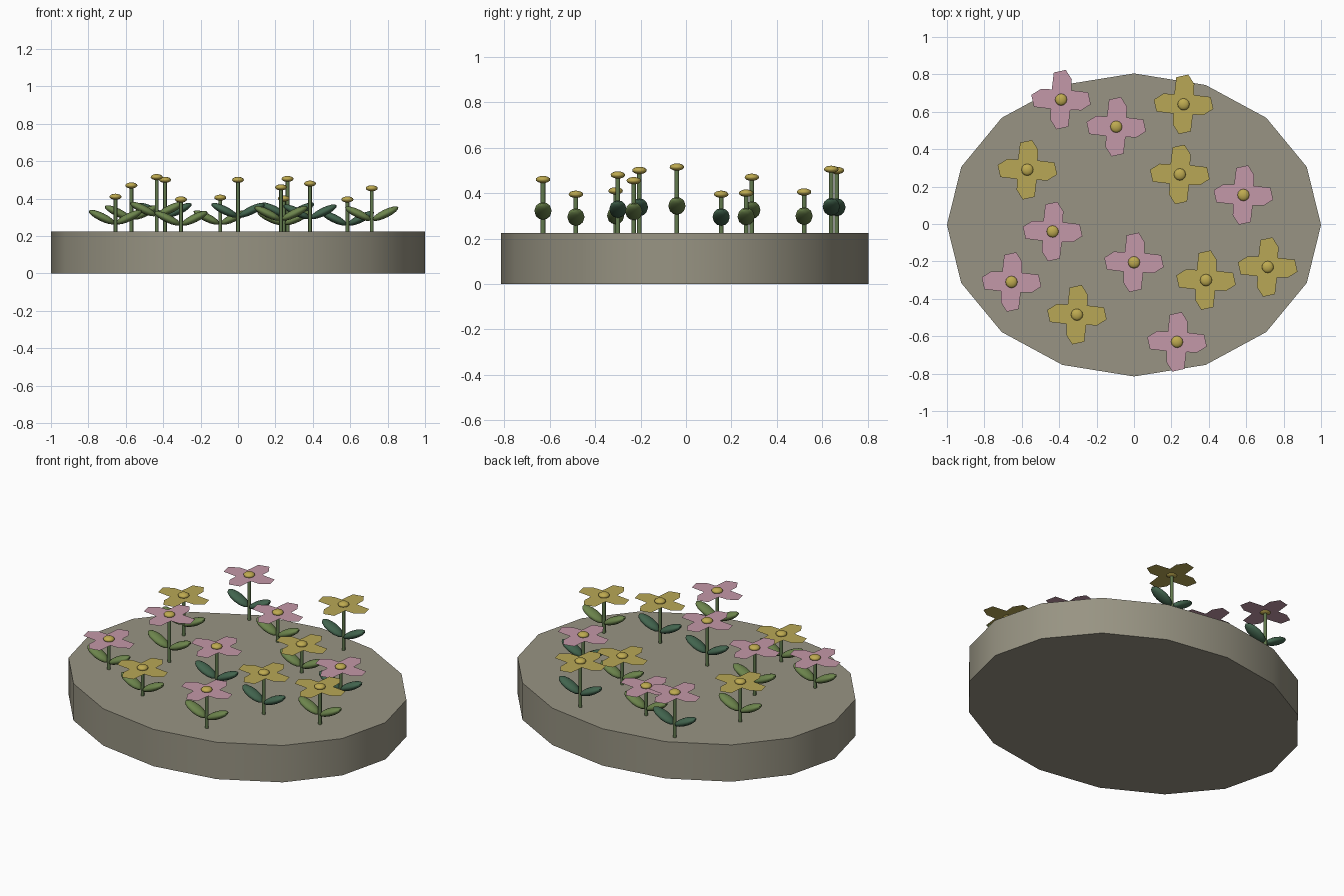
import bpy, bmesh
from math import cos, sin, radians
from mathutils import Matrix, Vector

cube = bpy.data.objects.get("Cube")
if cube:
    bpy.data.objects.remove(cube, do_unlink=True)


def material(name, srgb):
    """Flat material from an sRGB colour, stored as linear."""
    lin = [((c / 255 + 0.055) / 1.055) ** 2.4 for c in srgb] + [1.0]
    m = bpy.data.materials.new(name)
    m.use_nodes = True
    m.diffuse_color = lin
    m.node_tree.nodes["Principled BSDF"].inputs["Base Color"].default_value = lin
    return m


stone = material("stone", (152, 148, 131))
stem_green = material("stem green", (98, 122, 78))
leaf_olive = material("olive leaf", (108, 132, 76))
leaf_dark = material("dark leaf", (66, 100, 78))
pink = material("pink petal", (196, 152, 168))
yellow = material("yellow petal", (184, 167, 86))
pollen = material("pollen yellow", (190, 170, 80))


def finish(name, bm, mat, smooth=True):
    """Turn a bmesh into a named, coloured object."""
    mesh = bpy.data.meshes.new(name)
    bm.to_mesh(mesh)
    bm.free()
    mesh.materials.append(mat)
    obj = bpy.data.objects.new(name, mesh)
    bpy.context.collection.objects.link(obj)
    if smooth:
        bpy.ops.object.select_all(action="DESELECT")
        obj.select_set(True)
        bpy.context.view_layer.objects.active = obj
        bpy.ops.object.shade_smooth_by_angle(angle=radians(50))
    return obj


def cylinder(name, centre, rx, ry, z0, z1, sides, mat):
    bm = bmesh.new()
    bmesh.ops.create_cone(bm, cap_ends=True, segments=sides, radius1=1, radius2=1, depth=1)
    place = Matrix.Translation((centre[0], centre[1], (z0 + z1) / 2))
    bm.transform(place @ Matrix.Diagonal((rx, ry, z1 - z0, 1)))
    return finish(name, bm, mat)


def ellipsoid(name, centre, radii, mat, tilt=0.0):
    bm = bmesh.new()
    bmesh.ops.create_uvsphere(bm, u_segments=12, v_segments=8, radius=1)
    turn = Matrix.Rotation(tilt, 4, "Y")
    bm.transform(Matrix.Translation(centre) @ turn @ Matrix.Diagonal((*radii, 1)))
    return finish(name, bm, mat)


# One petal outline as (angle, radius), repeated four times round the flower
PETAL = [(42, 0.074), (62, 0.122), (81, 0.161), (105, 0.150)]


def petals(name, x, y, z, mat):
    bm = bmesh.new()
    ring = []
    for quarter in range(4):
        for angle, r in PETAL:
            a = radians(angle + 90 * quarter)
            ring.append(bm.verts.new((x + r * cos(a), y + r * sin(a), z)))
    bm.faces.new(ring)
    return finish(name, bm, mat, smooth=False)


# Oval bed
GROUND = 0.225
cylinder("flower_bed", (0, -0.005), 1.0, 0.81, 0, GROUND, 16, stone)

# Flowers: x, y, bloom height, petal colour, leaf colour
FLOWERS = [
    (-0.39, 0.665, 0.50, pink, leaf_dark),
    (0.265, 0.64, 0.505, yellow, leaf_dark),
    (-0.095, 0.52, 0.405, pink, leaf_olive),
    (-0.57, 0.29, 0.47, yellow, leaf_olive),
    (0.245, 0.265, 0.40, yellow, leaf_olive),
    (0.585, 0.155, 0.395, pink, leaf_dark),
    (-0.435, -0.04, 0.515, pink, leaf_olive),
    (0.0, -0.205, 0.50, pink, leaf_dark),
    (0.385, -0.30, 0.48, yellow, leaf_dark),
    (0.715, -0.23, 0.455, yellow, leaf_olive),
    (-0.655, -0.31, 0.41, pink, leaf_olive),
    (-0.305, -0.485, 0.395, yellow, leaf_olive),
    (0.23, -0.63, 0.46, pink, leaf_olive),
]

for i, (x, y, top, petal_mat, leaf_mat) in enumerate(FLOWERS, 1):
    cylinder(f"stem_{i}", (x, y), 0.01, 0.01, GROUND - 0.01, top, 8, stem_green)
    # A mirrored pair of leaves rising outward
    leaf_z = GROUND + 0.41 * (top - GROUND)
    for side, label in ((1, "left"), (-1, "right")):
        ellipsoid(f"{label}_leaf_{i}", Vector((x + side * 0.073, y, leaf_z)),
                  (0.077, 0.038, 0.022), leaf_mat, tilt=-side * radians(26))
    petals(f"petals_{i}", x, y, top - 0.006, petal_mat)
    ellipsoid(f"flower_centre_{i}", Vector((x, y, top)), (0.032, 0.032, 0.016), pollen)
